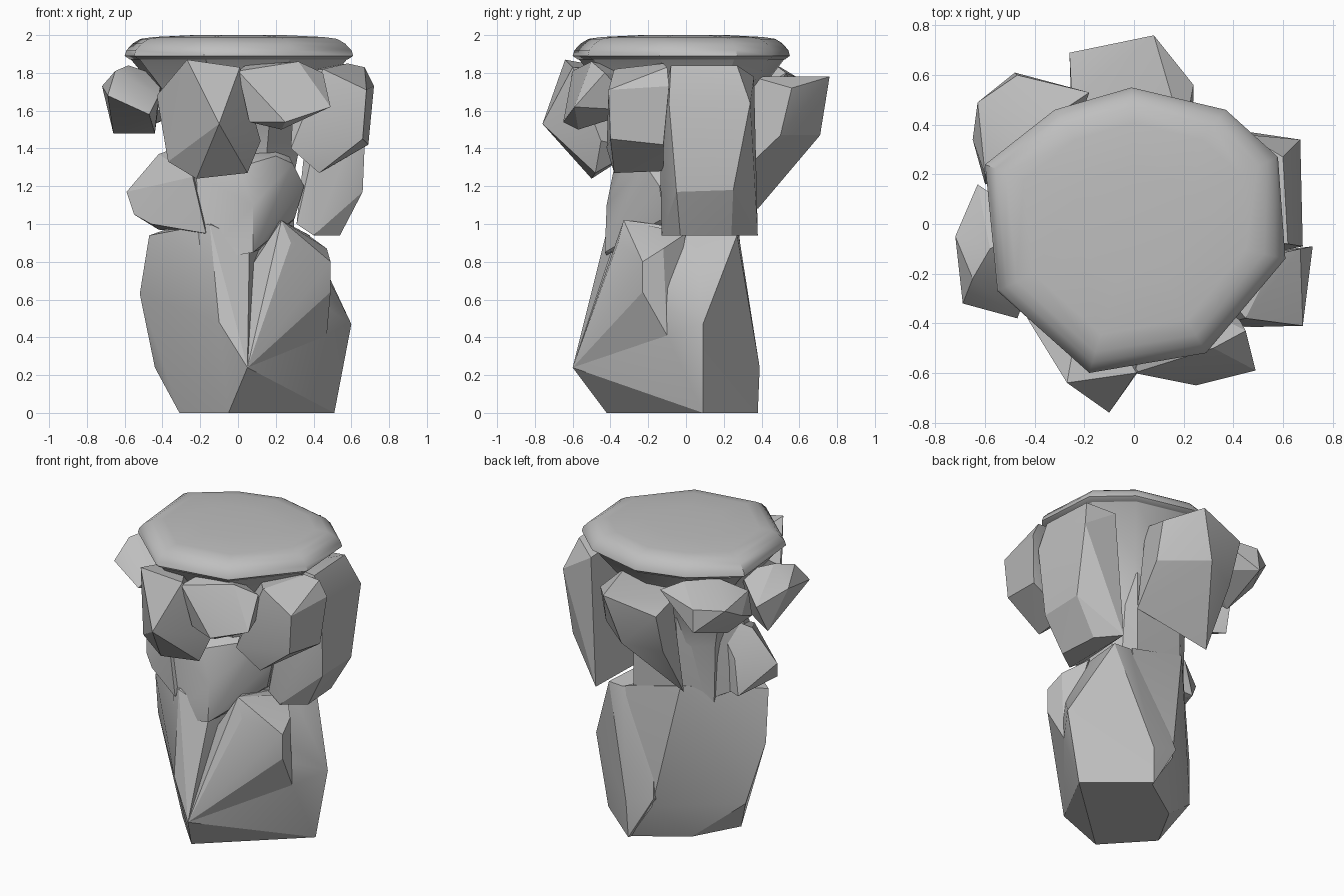
import bpy, bmesh, math

stone = bpy.data.materials.new("grey_stone")
stone.diffuse_color = (0.52, 0.52, 0.52, 1)


def finish(name, bm, angle):
    bmesh.ops.recalc_face_normals(bm, faces=bm.faces)
    me = bpy.data.meshes.new(name)
    bm.to_mesh(me)
    bm.free()
    me.materials.append(stone)
    ob = bpy.data.objects.new(name, me)
    bpy.context.collection.objects.link(ob)
    bpy.ops.object.select_all(action='DESELECT')
    ob.select_set(True)
    bpy.context.view_layer.objects.active = ob
    bpy.ops.object.shade_smooth_by_angle(angle=math.radians(angle))
    return ob


def rock(name, *pts, angle=20):
    """Chipped boulder: convex hull of its corners."""
    bm = bmesh.new()
    for p in pts:
        bm.verts.new(p)
    res = bmesh.ops.convex_hull(bm, input=bm.verts)
    junk = {v for v in res["geom_interior"] + res["geom_unused"]
            if isinstance(v, bmesh.types.BMVert)}
    bmesh.ops.delete(bm, geom=list(junk), context='VERTS')
    bmesh.ops.dissolve_limit(bm, angle_limit=math.radians(3),
                             verts=bm.verts, edges=bm.edges)
    finish(name, bm, angle)


def loft(name, outline, levels, angle):
    """Stack scaled copies of an outline and skin them."""
    bm = bmesh.new()
    n = len(outline)
    rings = [[bm.verts.new((x * s, y * s, z)) for x, y in outline]
             for s, z in levels]
    for a, b in zip(rings, rings[1:]):
        for i in range(n):
            j = (i + 1) % n
            bm.faces.new((a[i], a[j], b[j], b[i]))
    bm.faces.new(rings[0])
    bm.faces.new(rings[-1])
    finish(name, bm, angle)


# Cap slab with rounded rim, and the flaring neck under it
rim = [(-.01, .55), (.37, .46), (.58, .27), (.61, -.14), (.29, -.52),
       (-.18, -.60), (-.55, -.27), (-.60, .24), (-.32, .46)]
loft("cap_slab", rim, [(.95, 1.87), (1, 1.89), (.985, 1.92), (.93, 1.955),
                       (.86, 1.98), (.74, 1.99), (.4, 2.0)], 40)
loft("neck", rim, [(.48, .9), (.5, 1.3), (.6, 1.62), (.95, 1.875)], 30)

# Lower column, two leaning halves with a groove between
rock("base_left",
     (-.05, -.42, 0), (-.31, -.14, 0), (-.15, .15, 0), (.16, .36, 0),
     (.05, -.60, .24), (-.44, 0, .24), (0, .36, .24), (-.1, .25, .24),
     (-.52, -.1, .63), (-.1, -.53, .48), (-.47, -.2, .94), (-.15, -.41, 1.0),
     (.06, -.38, .9), (-.15, .27, 1.05), (.25, .28, .95))
rock("base_right",
     (-.05, -.42, 0), (.51, .09, 0), (.16, .38, 0), (.05, -.60, .24),
     (.17, .39, .24), (-.02, .37, .3), (.60, .09, .47), (.47, -.1, .41),
     (.28, -.38, .68), (.28, -.33, .9), (.23, -.32, 1.02), (.36, .05, .94),
     (.38, .27, .94), (.27, .28, .94), (.1, .2, .95), (.06, -.33, .76), angle=30)
rock("base_front_slab",
     (.05, -.60, .24), (.47, -.1, .41), (.28, -.38, .68), (.28, -.36, .9),
     (.23, -.33, 1.02), (.49, -.23, .64), (.49, -.23, .8), (.47, -.12, .87),
     (.36, 0, .95), (.2, -.2, .95), (.2, -.2, .4), (.06, -.33, .76), angle=25)
rock("column",
     (-.2, -.40, .8), (.08, -.43, .85), (.08, -.42, 1.1), (.3, -.12, 1.03),
     (.35, -.14, 1.2), (.29, -.22, 1.32), (.2, -.3, 1.36), (-.22, -.36, 1.26),
     (-.42, -.05, 1.0), (-.35, -.1, 1.5), (-.15, .26, .9), (-.12, .28, 1.5),
     (.2, .27, .9), (.2, .27, 1.5), (0, -.38, 1.30), angle=30)
rock("column_spur",
     (-.59, -.12, 1.17), (-.55, -.18, 1.05), (-.46, -.25, 1.0), (-.17, -.42, .95),
     (-.24, -.38, 1.25), (-.42, -.1, 1.37), (-.42, .05, .97), (-.38, .03, 1.2),
     (-.2, 0, 1.45), (-.2, 0, 1.0))

# Ring of boulders under the cap
rock("front_boulder",
     (-.27, -.64, 1.87), (.01, -.6, 1.83), (-.43, -.38, 1.68), (-.1, -.76, 1.53),
     (.12, -.45, 1.44), (-.37, -.47, 1.33), (-.22, -.5, 1.24), (.05, -.48, 1.27),
     (-.2, -.25, 1.8), (0, -.25, 1.4))
rock("front_right_boulder",
     (0, -.6, 1.81), (.04, -.5, 1.84), (.32, -.5, 1.86), (.45, -.43, 1.8),
     (.49, -.59, 1.62), (.25, -.65, 1.54), (.23, -.57, 1.5), (.06, -.57, 1.54),
     (.1, -.25, 1.8), (.35, -.25, 1.6))
rock("right_boulder",
     (.45, -.38, 1.82), (.58, -.12, 1.85), (.67, -.1, 1.83), (.72, -.09, 1.73),
     (.68, -.41, 1.71), (.66, -.4, 1.45), (.69, -.12, 1.42), (.43, -.38, 1.27),
     (.45, -.12, 1.28), (.28, -.42, 1.4), (.3, -.2, 1.8))
rock("right_slab",
     (.62, -.08, 1.84), (.6, .27, 1.84), (.67, .34, 1.64), (.68, -.09, 1.64),
     (.66, -.05, 1.17), (.66, .25, 1.18), (.54, -.03, .94), (.52, .24, .94),
     (.4, -.13, .94), (.4, .38, .94), (.31, -.12, 1.0), (.44, -.14, 1.58),
     (.45, .36, 1.78), (.4, -.05, 1.84), (.42, .28, 1.15))
rock("back_boulder",
     (.08, .76, 1.78), (-.26, .69, 1.70), (.24, .56, 1.72), (-.02, .71, 1.47),
     (-.25, .60, 1.43), (.24, .50, 1.47), (.2, .27, 1.25), (-.25, .38, 1.08),
     (-.25, .5, 1.74), (-.1, .35, 1.75), (.2, .35, 1.78))
rock("back_left_boulder",
     (-.47, .6, 1.77), (-.48, .61, 1.62), (-.63, .49, 1.76), (-.65, .34, 1.68),
     (-.6, .2, 1.78), (-.18, .53, 1.8), (-.3, .45, 1.86), (-.45, .3, 1.86),
     (-.5, .28, 1.5), (-.6, .16, 1.6), (-.25, .42, 1.62), (-.3, .2, 1.6))
rock("left_boulder",
     (-.72, -.05, 1.73), (-.69, -.32, 1.68), (-.47, -.38, 1.58), (-.66, .08, 1.48),
     (-.44, -.06, 1.48), (-.63, .16, 1.66), (-.65, -.22, 1.81), (-.58, -.1, 1.84),
     (-.4, 0, 1.78), (-.42, -.25, 1.68))
